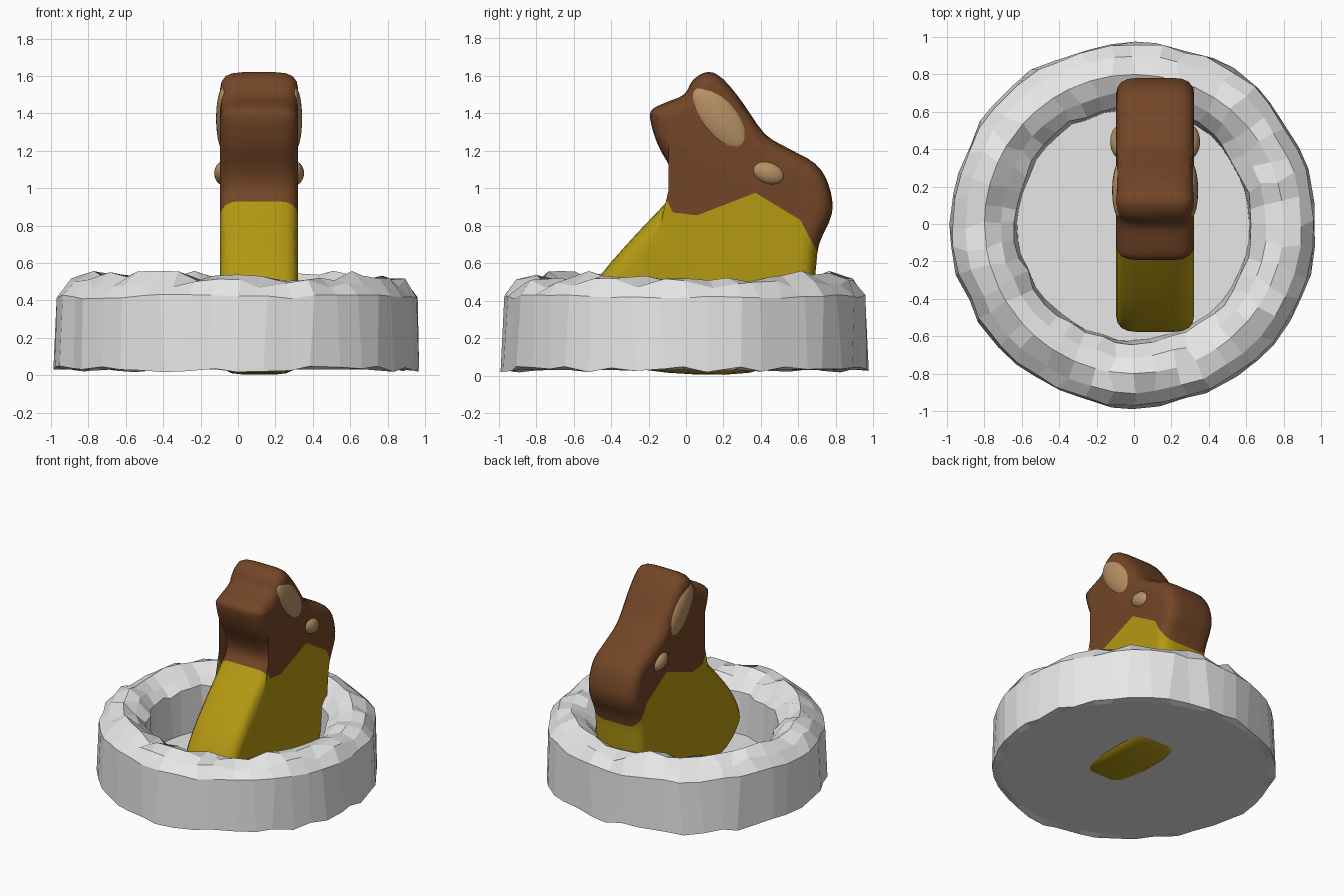
import bpy, bmesh, math, random
from mathutils import Vector

if "Cube" in bpy.data.objects:
    bpy.data.objects.remove(bpy.data.objects["Cube"])

random.seed(4)
CX = 0.113  # the rabbit stands a little right of the middle


def material(name, rgb):
    m = bpy.data.materials.new(name)
    m.diffuse_color = (*rgb, 1)
    m.use_nodes = True
    m.node_tree.nodes["Principled BSDF"].inputs["Base Color"].default_value = m.diffuse_color
    return m


white = material("snow white", (0.8, 0.8, 0.8))
brown = material("chocolate brown", (0.17, 0.06, 0.02))
gold = material("gold foil", (0.46, 0.32, 0.006))
tan = material("light tan", (0.47, 0.28, 0.13))


def finish(bm, name, mats, smooth):
    bmesh.ops.recalc_face_normals(bm, faces=bm.faces)
    me = bpy.data.meshes.new(name)
    bm.to_mesh(me)
    bm.free()
    for m in mats:
        me.materials.append(m)
    ob = bpy.data.objects.new(name, me)
    bpy.context.collection.objects.link(ob)
    if smooth:
        bpy.ops.object.select_all(action='DESELECT')
        ob.select_set(True)
        bpy.context.view_layer.objects.active = ob
        bpy.ops.object.shade_smooth_by_angle(angle=math.radians(40))
    return ob


def bridge(bm, a, b):
    n = len(a)
    for i in range(n):
        bm.faces.new((a[i], a[(i + 1) % n], b[(i + 1) % n], b[i]))


# Rough snow dish: turned profile as (radius, height, radius jitter, height jitter)
PROFILE = [(0.93, 0.03, 0, 0), (0.978, 0.032, 0.02, 0.018), (0.965, 0.42, 0.016, 0.012),
           (0.90, 0.49, 0.012, 0.03), (0.80, 0.53, 0.0, 0.03), (0.71, 0.49, 0.012, 0.03),
           (0.635, 0.42, 0.02, 0.02), (0.62, 0.10, 0.012, 0)]
SEG = 44
bm = bmesh.new()
wobble = [random.uniform(-1, 1) for _ in range(SEG)]
rings = []
for r, z, jr, jz in PROFILE:
    ring = []
    for i in range(SEG):
        a = 2 * math.pi * (i + random.uniform(-0.2, 0.2)) / SEG
        rr = r + jr * (0.7 * wobble[i] + 0.3 * random.uniform(-1, 1))
        zz = z + jz * random.uniform(-1, 1)
        ring.append(bm.verts.new((rr * math.cos(a), rr * math.sin(a), zz)))
    rings.append(ring)
for a, b in zip(rings, rings[1:]):
    bridge(bm, a, b)
bm.faces.new(rings[0])
bm.faces.new(rings[-1])
finish(bm, "snow_dish", [white], False)

# Rabbit body: side outline (y, z), rounded with a closed spline
OUTLINE = [(-.19, 1.36), (-.18, 1.42), (-.10, 1.46), (-.01, 1.50), (.04, 1.58), (.12, 1.62),
           (.20, 1.58), (.30, 1.46), (.42, 1.29), (.55, 1.21), (.69, 1.13), (.76, 1.02),
           (.78, .87), (.71, .70), (.69, .54), (.66, .34), (.56, .13), (.34, .015),
           (-.10, .015), (-.40, .08), (-.55, .21), (-.57, .33), (-.46, .53), (-.27, .75),
           (-.11, .92), (-.06, 1.0), (-.08, 1.10), (-.15, 1.23)]
pts = []
n = len(OUTLINE)
for i in range(n):
    p0, p1, p2, p3 = (Vector(OUTLINE[(i + k) % n]) for k in (-1, 0, 1, 2))
    for t in (0, 1 / 3, 2 / 3):
        pts.append(0.5 * (2 * p1 + (p2 - p0) * t + (2 * p0 - 5 * p1 + 4 * p2 - p3) * t * t
                          + (3 * p1 - p0 - 3 * p2 + p3) * t ** 3))
n = len(pts)
normals = []
for i in range(n):
    d = (pts[(i + 2) % n] - pts[i - 2]).normalized()
    normals.append(Vector((d.y, -d.x)))  # inward for a clockwise outline

# Layers across the width, inset towards both sides for rounded edges
half = [(0.208, 0.085), (0.201, 0.05), (0.18, 0.022), (0.145, 0.006), (0.09, 0.0)]
layers = [(-x, d) for x, d in half] + [(x, d) for x, d in reversed(half)]
bm = bmesh.new()
loops = []
for x, d in layers:
    loops.append([bm.verts.new((CX + x, p.x + q.x * d, p.y + q.y * d))
                  for p, q in zip(pts, normals)])
for a, b in zip(loops, loops[1:]):
    bridge(bm, a, b)
caps = [bm.faces.new(loops[0]), bm.faces.new(loops[-1])]
bmesh.ops.triangulate(bm, faces=caps)

# Foil edge: cut along a zigzag and colour everything below it gold
EDGE = [(-1, .93), (-.10, .93), (-.07, .87), (.06, .855), (.37, .975), (.61, .83),
        (.70, .66), (1, .66)]
for (y0, z0), (y1, z1) in zip(EDGE, EDGE[1:]):
    bmesh.ops.bisect_plane(bm, geom=bm.verts[:] + bm.edges[:] + bm.faces[:], dist=1e-5,
                           plane_co=(0, y0, z0), plane_no=(0, z0 - z1, y1 - y0))


def edge_height(y):
    for (y0, z0), (y1, z1) in zip(EDGE, EDGE[1:]):
        if y <= y1:
            return z0 + (z1 - z0) * (y - y0) / (y1 - y0)


for f in bm.faces:
    c = f.calc_center_median()
    f.material_index = 1 if c.z < edge_height(c.y) else 0
finish(bm, "rabbit_body", [brown, gold], True)


# Ear pads and eyes: flattened spheres on both sides
def pad(name, side, y, z, radii, tilt):
    bm = bmesh.new()
    bmesh.ops.create_uvsphere(bm, u_segments=32, v_segments=16, radius=1)
    ob = finish(bm, name, [tan], True)
    ob.location = (CX + side * 0.19, y, z)
    ob.scale = radii
    ob.rotation_euler = (math.radians(tilt), 0, 0)


for side, label in ((-1, "left"), (1, "right")):
    pad(label + "_ear_pad", side, .18, 1.372, (0.04, 0.205, 0.097), -51)
    pad(label + "_eye", side, .44, 1.08, (0.05, 0.09, 0.06), -20)
